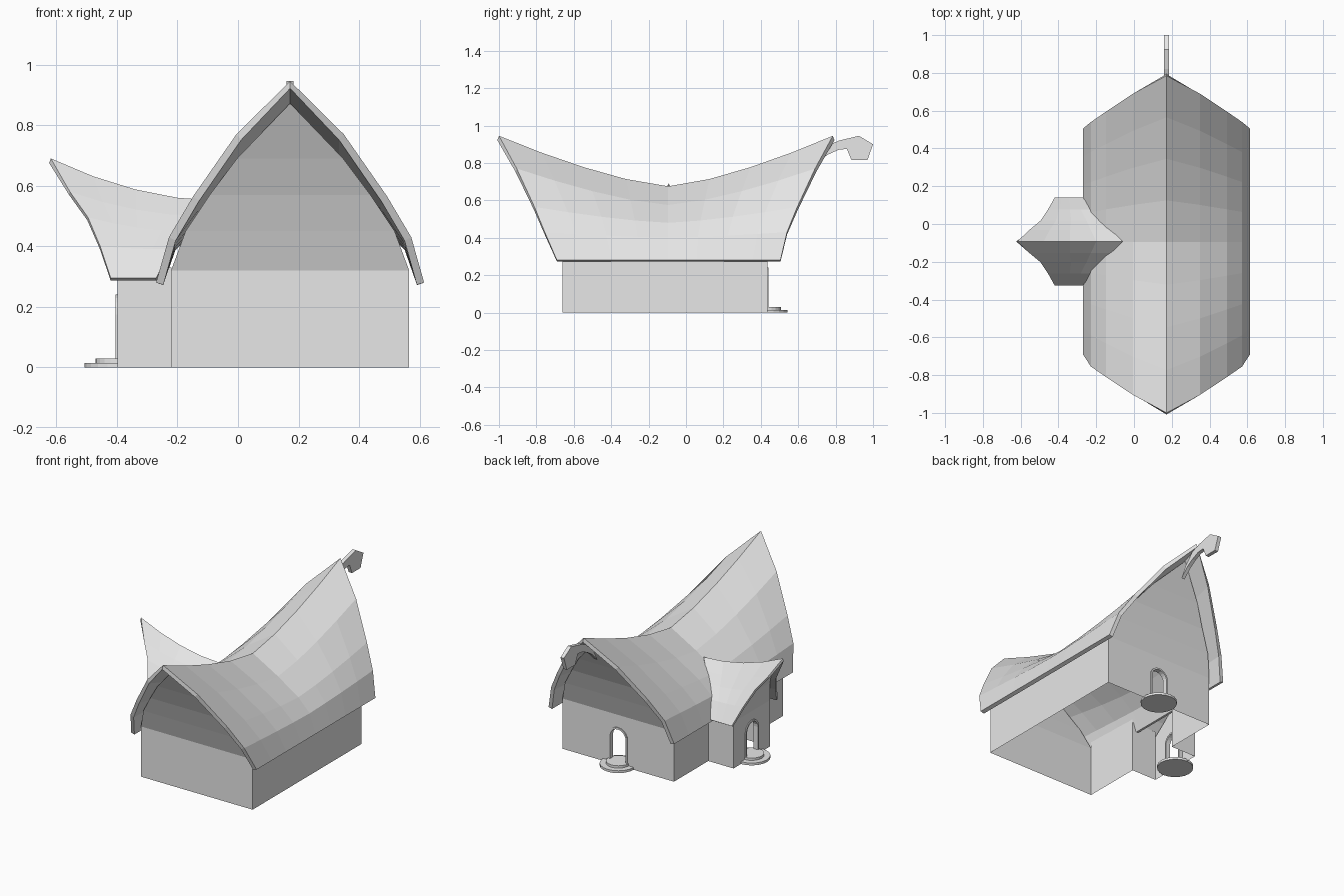
import bpy, bmesh, math

if "Cube" in bpy.data.objects:
    bpy.data.objects.remove(bpy.data.objects["Cube"])

grey = bpy.data.materials.new("light_grey")
grey.diffuse_color = (0.8, 0.8, 0.8, 1)
grey.use_nodes = True
grey.node_tree.nodes["Principled BSDF"].inputs["Base Color"].default_value = grey.diffuse_color

CX, CY = 0.172, -0.0925          # house ridge line (x), porch ridge line (y)


def house(a, b, z):               # a runs along the ridge, b across it
    return (CX + b, a, z)


def porch(a, b, z):
    return (a, CY + b, z)


def make(name, verts, faces, up=False):
    mesh = bpy.data.meshes.new(name)
    mesh.from_pydata(verts, [], faces)
    bm = bmesh.new()
    bm.from_mesh(mesh)
    bmesh.ops.remove_doubles(bm, verts=bm.verts, dist=1e-5)
    bmesh.ops.recalc_face_normals(bm, faces=bm.faces)
    bm.normal_update()
    if up and sum(f.normal.z * f.calc_area() for f in bm.faces) < 0:
        bmesh.ops.reverse_faces(bm, faces=bm.faces)
    for f in bm.faces:
        f.smooth = False
    bm.to_mesh(mesh)
    bm.free()
    mesh.materials.append(grey)
    ob = bpy.data.objects.new(name, mesh)
    bpy.context.collection.objects.link(ob)
    return ob


def roof(name, place, spans, power, thick, steps=4):
    """Sagging sheets lofted from a low inner profile to a raised outer one."""
    verts, faces = [], []
    for inner, outer in spans:
        # mirror each half profile (offset, along, height) across the ridge
        full = [[(-b, a, z) for b, a, z in p[:0:-1]] + p for p in (inner, outer)]
        n, base = len(full[0]), len(verts)
        for s in range(steps + 1):
            t = s / steps
            for (b0, a0, z0), (b1, a1, z1) in zip(*full):
                verts.append(place(a0 + (a1 - a0) * t, b0 + (b1 - b0) * t,
                                   z0 + (z1 - z0) * t ** power))
        flip = outer[0][1] < inner[0][1]
        for s in range(steps):
            for i in range(n - 1):
                k = base + s * n + i
                q = (k, k + 1, k + n + 1, k + n)
                faces.append(q[::-1] if flip else q)
    ob = make(name, verts, faces, up=True)
    mod = ob.modifiers.new("thickness", 'SOLIDIFY')
    mod.thickness, mod.offset = thick, -1
    return ob


def gable(name, place, rows):
    """Outward leaning end panel; rows are (height, half width, along)."""
    verts, faces = [], []
    for z, w, a in rows:
        verts += [place(a, -w, z), place(a, w, z)]
    for i in range(0, len(verts) - 2, 2):
        faces.append((i, i + 1, i + 3, i + 2))
    make(name, verts, faces)


def arch(r, spring, n=10):
    pts = [(-r, 0.0)]
    pts += [(-r * math.cos(math.pi * i / n), spring + r * math.sin(math.pi * i / n))
            for i in range(n + 1)]
    return pts + [(r, 0.0)]


def door_wall(name, place, a, half, top):
    """Flat wall with an arched doorway notched into its lower edge."""
    pts = [(-half, 0)] + arch(0.055, 0.175) + [(half, 0), (half, top), (-half, top)]
    make(name, [place(a, b, z) for b, z in pts], [tuple(range(len(pts)))])


def door_frame(name, place, a0, a1):
    inner, outer = arch(0.055, 0.175), arch(0.066, 0.175)
    n = len(inner)
    verts = [place(a, b, z) for a in (a0, a1) for p in (inner, outer) for b, z in p]
    faces = []
    for i in range(n - 1):
        for u, v in ((0, n), (n, 3 * n), (3 * n, 2 * n), (2 * n, 0)):
            faces.append((u + i, u + i + 1, v + i + 1, v + i))
    for i in (0, n - 1):
        faces.append((i, n + i, 3 * n + i, 2 * n + i))
    make(name, verts, faces)


def disc(name, x, y, r, z0, z1, n=20):
    verts = [(x + r * math.cos(2 * math.pi * i / n), y + r * math.sin(2 * math.pi * i / n), z)
             for z in (z0, z1) for i in range(n)]
    faces = [(i, (i + 1) % n, n + (i + 1) % n, n + i) for i in range(n)]
    faces += [tuple(range(n)), tuple(range(n, 2 * n))]
    make(name, verts, faces)


def wall(name, x0, y0, x1, y1, top):
    make(name, [(x0, y0, 0), (x1, y1, 0), (x1, y1, top), (x0, y0, top)], [(0, 1, 2, 3)])


# Main roof: low in the middle, sweeping up to both gables
off = (0, 0.177, 0.32, 0.40, 0.4425)
mid_z = (0.675, 0.575, 0.48, 0.40, 0.28)
end_z = (0.945, 0.77, 0.565, 0.43, 0.28)
middle = [(b, -0.095, z) for b, z in zip(off, mid_z)]
front = list(zip(off, (-1.0, -0.905, -0.81, -0.755, -0.69), end_z))
back = list(zip(off, (0.785, 0.69, 0.595, 0.54, 0.505), end_z))
roof("main_roof", house, [(middle, front), (middle, back)], 1.4, 0.025)

# Porch roof: rises outward from the main roof slope
poff = (0, 0.06, 0.11, 0.17, 0.2325)
p_in = list(zip(poff, (-0.06, -0.12, -0.17, -0.225, -0.27), (0.55, 0.50, 0.45, 0.39, 0.295)))
p_out = list(zip(poff, (-0.618, -0.555, -0.495, -0.455, -0.42), (0.69, 0.58, 0.495, 0.40, 0.295)))
roof("porch_roof", porch, [(p_in, p_out)], 1.9, 0.016)

# Main walls, open on the left where the porch joins
L, R, F, B = -0.22, 0.565, -0.66, 0.435
P0, P1, PX = CY - 0.1825, CY + 0.1825, -0.398
wall("front_wall", L, F, R, F, 0.32)
wall("right_wall", R, F, R, B, 0.37)
wall("left_wall_front", L, F, L, P0, 0.37)
wall("left_wall_back", L, P1, L, B, 0.37)
door_wall("back_wall", house, B, 0.393, 0.32)

# Porch walls
wall("porch_side_front", L, P0, PX, P0, 0.33)
wall("porch_side_back", L, P1, PX, P1, 0.33)
door_wall("porch_wall", porch, PX, 0.1825, 0.295)

# Leaning gables
widths = ((0.32, 0.393), (0.45, 0.345), (0.57, 0.265), (0.69, 0.175), (0.87, 0.002))
for name, ys in (("front_gable", (-0.66, -0.705, -0.75, -0.805, -0.895)),
                 ("back_gable", (0.435, 0.48, 0.525, 0.585, 0.68))):
    gable(name, house, [(z, w, y) for (z, w), y in zip(widths, ys)])
gable("porch_gable", porch, [(0.295, 0.1825, PX), (0.45, 0.11, -0.45), (0.625, 0.002, -0.545)])

# Door frames and round steps
door_frame("back_door_frame", house, B + 0.006, B - 0.025)
door_frame("porch_door_frame", porch, PX - 0.006, PX + 0.025)
for name, x, y in (("back", CX, B), ("porch", PX, CY)):
    disc(name + "_lower_step", x, y, 0.108, 0.0, 0.015)
    disc(name + "_upper_step", x, y, 0.072, 0.015, 0.03)

# Curled ridge hook at the back
hook = [(0.66, 0.76), (0.70, 0.83), (0.76, 0.895), (0.82, 0.92), (0.925, 0.945), (1.0, 0.90),
        (0.97, 0.815), (0.885, 0.815), (0.86, 0.875), (0.815, 0.87), (0.76, 0.845), (0.715, 0.815)]
n = len(hook)
make("ridge_hook", [(CX + s * 0.012, y, z) for s in (-1, 1) for y, z in hook],
     [tuple(range(n)), tuple(range(n, 2 * n))]
     + [(i, (i + 1) % n, n + (i + 1) % n, n + i) for i in range(n)])
